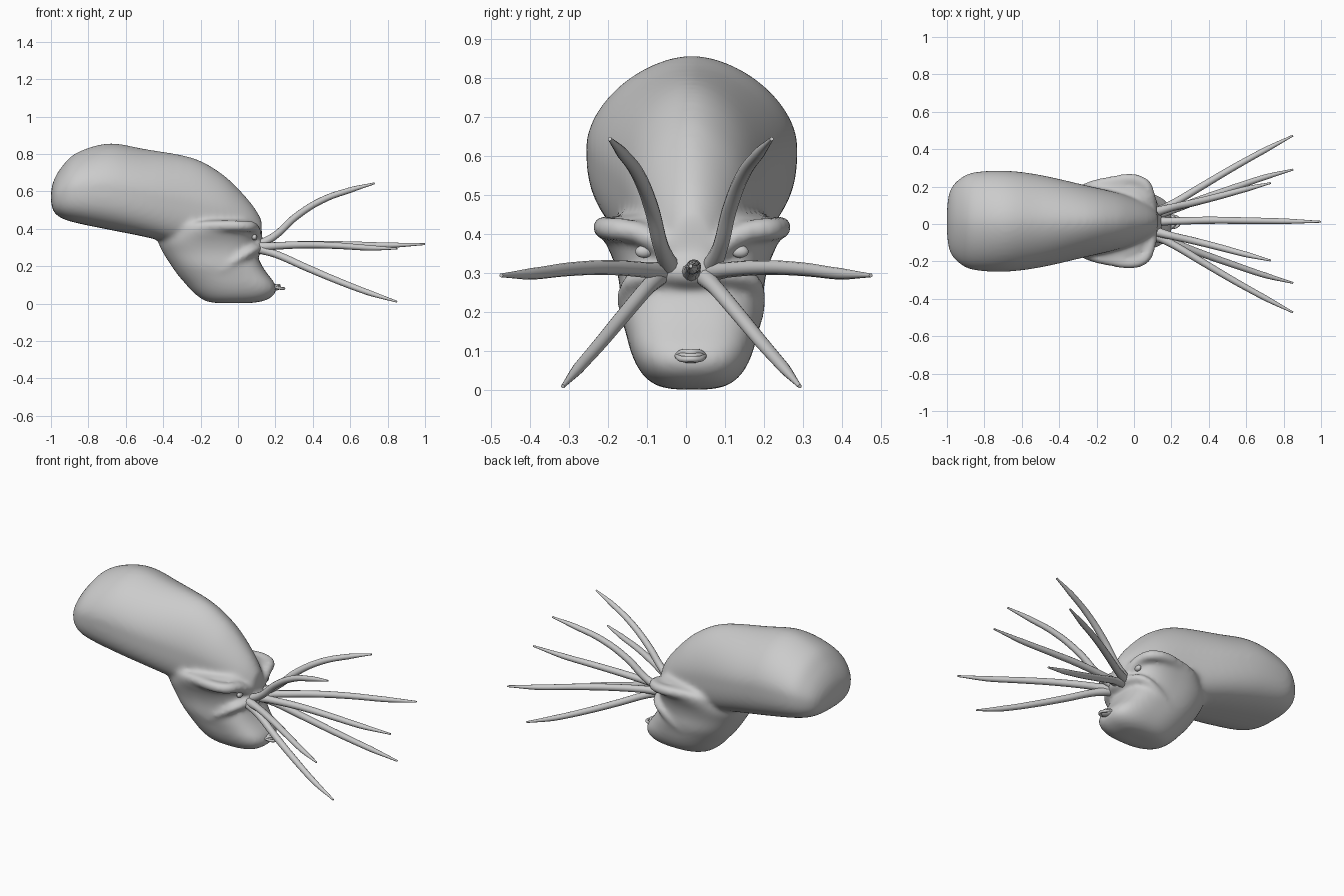
import bpy
import bmesh
from math import sin, cos, pi
from mathutils import Vector

if "Cube" in bpy.data.objects:
    bpy.data.objects.remove(bpy.data.objects["Cube"])

GREY = (0.6, 0.6, 0.6, 1)
skin = bpy.data.materials.new("grey skin")
skin.use_nodes = True
skin.diffuse_color = GREY
skin.node_tree.nodes["Principled BSDF"].inputs["Base Color"].default_value = GREY
MID = 0.015  # side-to-side centre of the body


def select(objs):
    bpy.ops.object.select_all(action="DESELECT")
    for o in objs:
        o.select_set(True)
    bpy.context.view_layer.objects.active = objs[0]


def finish(name, bm):
    bmesh.ops.recalc_face_normals(bm, faces=bm.faces)
    mesh = bpy.data.meshes.new(name)
    bm.to_mesh(mesh)
    bm.free()
    mesh.materials.append(skin)
    mesh.shade_smooth()
    obj = bpy.data.objects.new(name, mesh)
    bpy.context.collection.objects.link(obj)
    return obj


def refine(rows, steps=4):
    """Smoothly interpolate between the rows of a profile."""
    out = []
    for i in range(len(rows) - 1):
        a, b, c, d = (rows[min(max(k, 0), len(rows) - 1)] for k in range(i - 1, i + 3))
        for s in range(steps):
            t = s / steps
            out.append([q + 0.5 * t * (r - p + t * (2 * p - 5 * q + 4 * r - e + t * (3 * (q - r) + e - p)))
                        for p, q, r, e in zip(a, b, c, d)])
    return out + [rows[-1]]


def power(v, p):
    return (1 if v >= 0 else -1) * abs(v) ** (2 / p)


def loft(name, rows, place, n=48):
    """Closed skin over rings; place(row, cos, sin) gives each point."""
    bm = bmesh.new()
    rings = [[bm.verts.new(place(r, cos(2 * pi * k / n), sin(2 * pi * k / n))) for k in range(n)]
             for r in refine(rows)]
    for a, b in zip(rings, rings[1:]):
        for k in range(n):
            bm.faces.new((a[k - 1], a[k], b[k], b[k - 1]))
    bm.faces.new(rings[0])
    bm.faces.new(rings[-1])
    return finish(name, bm)


def ball(name, centre, size):
    bm = bmesh.new()
    bmesh.ops.create_uvsphere(bm, u_segments=24, v_segments=16, radius=1)
    bmesh.ops.scale(bm, vec=size, verts=bm.verts)
    bmesh.ops.translate(bm, vec=centre, verts=bm.verts)
    return finish(name, bm)


def tube(name, points, radii):
    """Tapered tube through points, as a mesh."""
    curve = bpy.data.curves.new(name, "CURVE")
    curve.dimensions = "3D"
    curve.bevel_depth = 1
    curve.bevel_resolution = 4
    curve.use_fill_caps = True
    curve.resolution_u = 8
    spline = curve.splines.new("BEZIER")
    spline.bezier_points.add(len(points) - 1)
    for bp, co, r in zip(spline.bezier_points, points, radii):
        bp.co = co
        bp.radius = r
        bp.handle_left_type = bp.handle_right_type = "AUTO"
    curve.materials.append(skin)
    obj = bpy.data.objects.new(name, curve)
    bpy.context.collection.objects.link(obj)
    select([obj])
    bpy.ops.object.convert(target="MESH")
    obj = bpy.context.view_layer.objects.active
    obj.data.shade_smooth()
    return obj


# Mantle: rings along x (x, bottom, top, half width), peaked above and boxy below
def mantle_point(r, c, s):
    x, lo, hi, w = r
    p = 1.75 if s > 0 else 2.9
    return Vector((x, MID + w * power(c, p), (lo + hi) / 2 + (hi - lo) / 2 * power(s, p)))


mantle = loft("mantle", [
    (-1.0, 0.54, 0.6, 0.07), (-0.985, 0.49, 0.66, 0.16), (-0.94, 0.455, 0.735, 0.22),
    (-0.86, 0.43, 0.808, 0.26), (-0.69, 0.395, 0.857, 0.27), (-0.5, 0.357, 0.827, 0.247),
    (-0.25, 0.3, 0.782, 0.19), (-0.1, 0.29, 0.705, 0.155), (0.0, 0.29, 0.617, 0.122),
    (0.08, 0.3, 0.525, 0.085), (0.127, 0.33, 0.45, 0.045)], mantle_point)


# Head: rings up z (z, back, front, half width)
def head_point(r, c, s):
    z, back, front, w = r
    p = 3 if c > 0 else 2.2
    return Vector(((back + front) / 2 + (front - back) / 2 * power(c, p), MID + w * power(s, p), z))


head = loft("head", [
    (0.002, -0.11, 0.06, 0.05), (0.012, -0.17, 0.13, 0.09), (0.035, -0.21, 0.18, 0.122),
    (0.07, -0.25, 0.205, 0.145), (0.11, -0.285, 0.195, 0.16), (0.15, -0.32, 0.165, 0.17),
    (0.2, -0.355, 0.13, 0.182), (0.27, -0.4, 0.1, 0.185), (0.33, -0.425, 0.095, 0.2),
    (0.38, -0.39, 0.092, 0.222), (0.42, -0.35, 0.085, 0.23), (0.447, -0.29, 0.06, 0.18)], head_point)

# Arm hub, brow ridges and cheek folds
parts = [mantle, head, ball("arm_hub", (0.095, 0.01, 0.305), (0.06, 0.1, 0.045))]
for side in (-1, 1):
    def at(x, y, z):
        return (x, MID + side * y, z)
    parts.append(tube("brow", [at(-0.28, 0.175, 0.41), at(-0.16, 0.205, 0.415), at(0.05, 0.205, 0.413),
                               at(0.085, 0.14, 0.405), at(0.1, 0.06, 0.36)],
                      (0.02, 0.03, 0.032, 0.03, 0.03)))
    parts.append(tube("cheek", [at(0.12, 0.05, 0.3), at(0.08, 0.14, 0.285), at(0.02, 0.17, 0.25),
                                at(-0.1, 0.165, 0.17)],
                      (0.025, 0.025, 0.022, 0.015)))

# Blend the pieces into one skin
select(parts)
bpy.ops.object.join()
body = bpy.context.view_layer.objects.active
body.name = "body"
remesh = body.modifiers.new("blend", "REMESH")
remesh.mode = "VOXEL"
remesh.voxel_size = 0.011
remesh.use_smooth_shade = True
soften = body.modifiers.new("soften", "SMOOTH")
soften.factor = 0.5
soften.iterations = 20

# Eyes
for side, label in ((-1, "right"), (1, "left")):
    ball(label + "_eye", (0.088, MID + side * 0.123, 0.355), (0.014, 0.022, 0.016))

# Siphon: a short flattened spout with two lips
ball("siphon", (0.195, 0.012, 0.087), (0.035, 0.038, 0.018))
for name, z, x in (("upper_lip", 0.097, 0.22), ("lower_lip", 0.08, 0.245)):
    tube(name, [(0.195, -0.024, 0.088), (x - 0.012, -0.01, z), (x, 0.012, z),
                (x - 0.012, 0.034, z), (0.195, 0.048, 0.088)],
         (0.006, 0.008, 0.008, 0.008, 0.006))

# Arms: (name, centre offset, path)
ARM = (0.027, 0.02, 0.019, 0.0175, 0.015, 0.005)
pairs = [
    ("upper_arm", 0.012, [(0.09, 0.045, 0.3), (0.2, 0.075, 0.365), (0.31, 0.1, 0.465),
                          (0.45, 0.135, 0.553), (0.6, 0.175, 0.607), (0.73, 0.207, 0.643)]),
    ("middle_arm", 0.0, [(0.09, 0.05, 0.3), (0.2, 0.105, 0.308), (0.36, 0.2, 0.314),
                         (0.52, 0.295, 0.31), (0.7, 0.395, 0.298), (0.85, 0.473, 0.294)]),
    ("lower_arm", -0.012, [(0.09, 0.05, 0.3), (0.2, 0.085, 0.265), (0.36, 0.145, 0.195),
                           (0.53, 0.205, 0.123), (0.7, 0.262, 0.058), (0.85, 0.303, 0.01)]),
]
for name, shift, path in pairs:
    for side, label in ((-1, "right_"), (1, "left_")):
        tube(label + name, [(x, shift + side * y, z) for x, y, z in path], ARM)
tube("centre_arm", [(0.09, 0.012, 0.3), (0.2, 0.015, 0.308), (0.4, 0.02, 0.316),
                    (0.6, 0.018, 0.315), (0.8, 0.015, 0.312), (1.0, 0.012, 0.318)], ARM)
